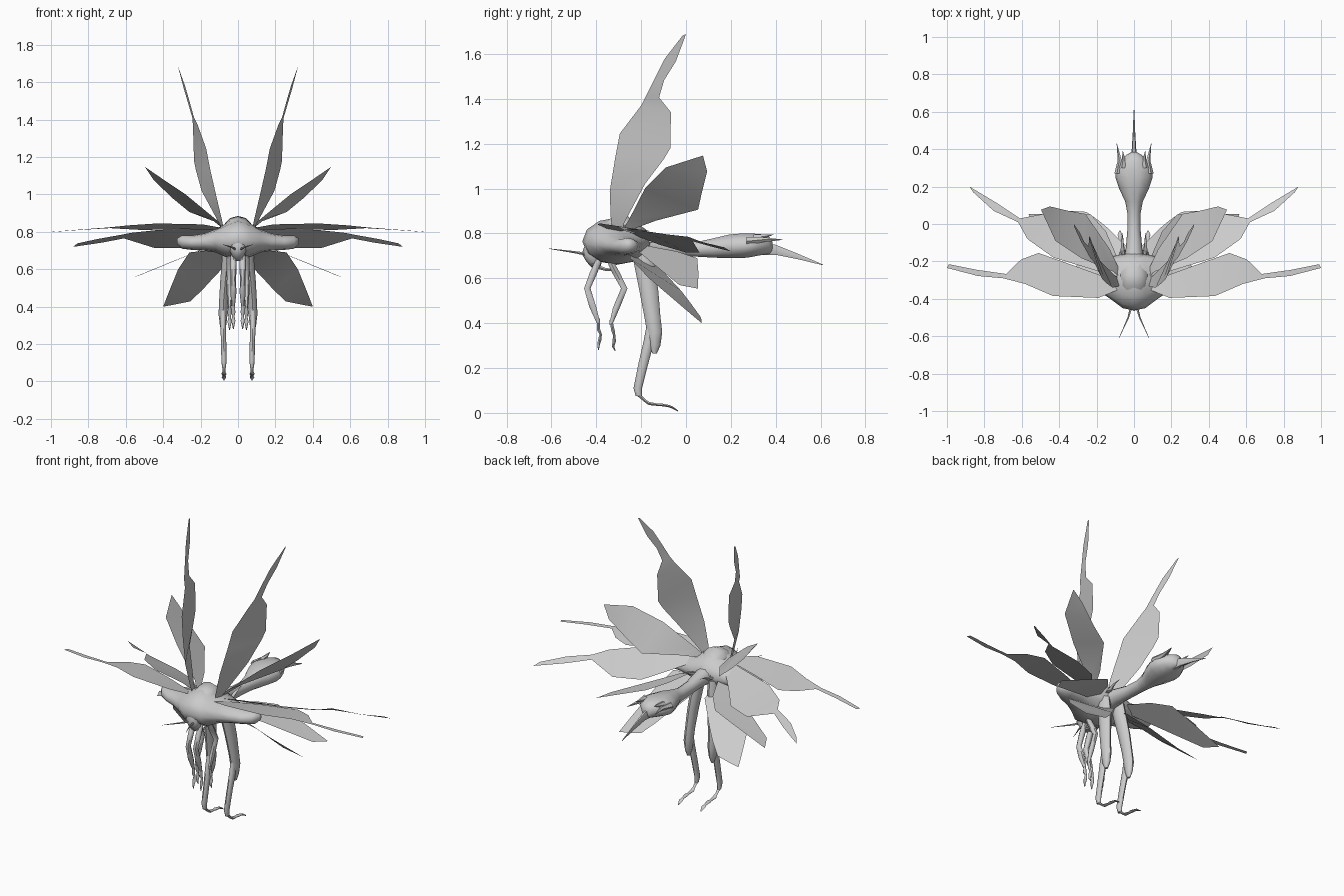
import bpy, bmesh, math

grey = bpy.data.materials.new("pale_grey")
grey.diffuse_color = (0.6, 0.6, 0.6, 1)


def finish(bm, name, angle):
    bmesh.ops.recalc_face_normals(bm, faces=bm.faces)
    me = bpy.data.meshes.new(name)
    bm.to_mesh(me)
    bm.free()
    ob = bpy.data.objects.new(name, me)
    bpy.context.collection.objects.link(ob)
    me.materials.append(grey)
    bpy.ops.object.select_all(action='DESELECT')
    ob.select_set(True)
    bpy.context.view_layer.objects.active = ob
    bpy.ops.object.shade_smooth_by_angle(angle=math.radians(angle))
    return ob


def loft(name, axis, rings, sides=8, mirror=False):
    """Skin elliptical rings (x, y, z, a, b) lying across the given axis."""
    for s in ((1, -1) if mirror else (1,)):
        bm = bmesh.new()
        loops = []
        for x, y, z, a, b in rings:
            loop = []
            for i in range(sides):
                t = 2 * math.pi * i / sides
                u, v = a * math.cos(t), b * math.sin(t)
                d = {'x': (0, u, v), 'y': (u, 0, v), 'z': (u, v, 0)}[axis]
                loop.append(bm.verts.new((s * (x + d[0]), y + d[1], z + d[2])))
            loops.append(loop)
        for p, q in zip(loops, loops[1:]):
            for i in range(sides):
                j = (i + 1) % sides
                bm.faces.new((p[i], p[j], q[j], q[i]))
        bm.faces.new(loops[0])
        bm.faces.new(loops[-1])
        finish(bm, name + ("" if not mirror else "_right" if s > 0 else "_left"), 60)


def wing(name, lead, trail):
    """Thin sheet bridged between matching edge points, mirrored in x."""
    for s in (1, -1):
        bm = bmesh.new()
        a = [bm.verts.new((s * x, y, z)) for x, y, z in lead]
        b = [bm.verts.new((s * x, y, z)) for x, y, z in trail]
        for i in range(len(a) - 1):
            bm.faces.new((a[i], a[i + 1], b[i + 1], b[i]))
        finish(bm, name + ("_right" if s > 0 else "_left"), 40)


# Wings, from the uppermost pair to the lowest
wing("upright_wing",
     [(.075, -.325, .81), (.085, -.335, .86), (.115, -.34, .987), (.15, -.315, 1.14), (.17, -.295, 1.245),
      (.215, -.20, 1.37), (.235, -.18, 1.41), (.257, -.14, 1.49), (.283, -.094, 1.58), (.32, -.015, 1.682)],
     [(.08, -.28, .81), (.10, -.277, .844), (.195, -.183, 1.02), (.225, -.10, 1.13), (.235, -.07, 1.18),
      (.24, -.067, 1.34), (.243, -.12, 1.406), (.265, -.098, 1.482), (.29, -.045, 1.567), (.322, 0, 1.688)])
wing("upper_short_wing",
     [(.08, -.28, .82), (.11, -.255, .86), (.28, -.183, 1.0), (.42, -.09, 1.094), (.497, .076, 1.147)],
     [(.07, -.26, .81), (.13, -.134, .857), (.26, .054, .906), (.35, .07, .98), (.45, .094, 1.076)])
wing("long_fore_wing",
     [(.08, -.35, .82), (.19, -.395, .84), (.433, -.385, .845), (.583, -.32, .835),
      (.70, -.29, .823), (.834, -.278, .813), (1.0, -.235, .80)],
     [(.08, -.31, .81), (.30, -.23, .815), (.51, -.155, .81), (.604, -.19, .815),
      (.684, -.267, .82), (.834, -.246, .811), (.99, -.215, .80)])
wing("long_hind_wing",
     [(.08, -.30, .82), (.20, -.25, .82), (.43, -.18, .81), (.57, -.08, .795),
      (.62, .01, .785), (.75, .07, .762), (.86, .17, .738)],
     [(.08, -.25, .80), (.20, -.12, .75), (.30, .0, .715), (.45, .06, .715),
      (.61, .03, .765), (.73, .11, .742), (.88, .20, .72)])
wing("lower_short_wing",
     [(.08, -.25, .75), (.30, -.14, .66), (.52, -.03, .57), (.565, .054, .554)],
     [(.08, -.20, .75), (.15, -.04, .72), (.23, .05, .69), (.38, .055, .63)])
wing("lowest_wing",
     [(.08, -.25, .71), (.26, -.25, .69), (.32, -.165, .60), (.375, -.007, .465), (.40, .07, .40)],
     [(.04, -.12, .65), (.14, -.022, .545), (.19, .02, .49), (.256, .065, .428), (.33, .07, .413)])

# Thorax: wide swept shield with rounded side lobes, and a dome on top
half = [(.06, -.305, .755, .145, .092), (.12, -.29, .752, .115, .062), (.18, -.28, .745, .085, .046),
        (.25, -.27, .742, .065, .038), (.30, -.26, .745, .045, .035), (.325, -.255, .75, .015, .016)]
shield = [(-x, y, z, a, b) for x, y, z, a, b in reversed(half)] + [(0, -.31, .765, .152, .105)] + half
loft("thorax_shield", 'x', shield, 12)
loft("thorax_dome", 'y', [(0, -.44, .755, .02, .02), (0, -.40, .775, .06, .055), (0, -.33, .80, .08, .07),
                          (0, -.27, .805, .08, .08), (0, -.21, .775, .07, .06), (0, -.16, .755, .05, .045)], 12)

# Slim waist, swollen abdomen and long sting
loft("abdomen", 'y', [(0, -.22, .755, .06, .06), (0, -.14, .75, .045, .045), (0, -.04, .735, .036, .037),
                      (0, .06, .73, .036, .036), (0, .12, .735, .047, .045), (0, .19, .742, .08, .055),
                      (0, .25, .745, .10, .058), (0, .29, .747, .10, .055), (0, .33, .75, .08, .05),
                      (0, .37, .748, .04, .04), (0, .385, .74, .015, .025)], 10)
loft("sting", 'y', [(0, .30, .735, .03, .035), (0, .40, .727, .012, .026), (0, .50, .697, .006, .014),
                    (0, .61, .66, .002, .002)], 6)
loft("abdomen_spine", 'y', [(.085, .27, .765, .02, .02), (.075, .34, .772, .012, .012),
                            (.092, .43, .772, .001, .001)], 5, True)
loft("abdomen_upper_spine", 'y', [(.06, .30, .78, .018, .016), (.055, .35, .787, .009, .009),
                                  (.06, .39, .795, .001, .001)], 5, True)
loft("waist_spine", 'z', [(.06, -.15, .76, .012, .03), (.062, -.10, .785, .007, .015),
                          (.06, -.05, .795, .001, .001)], 5, True)

# Head with feelers and jaws
loft("head", 'z', [(0, -.40, .75, .05, .05), (0, -.415, .71, .048, .05), (0, -.41, .675, .034, .035),
                   (0, -.40, .645, .015, .018)], 8)
loft("feeler", 'y', [(.01, -.43, .705, .008, .008), (.03, -.50, .717, .005, .005),
                     (.08, -.61, .732, .001, .001)], 5, True)
loft("jaw", 'y', [(.015, -.42, .66, .012, .012), (.02, -.36, .64, .008, .007),
                  (.012, -.30, .635, .002, .002)], 5, True)

# Hind legs: thick thigh, bent shin and long flat foot
loft("hind_thigh", 'z', [(.05, -.20, .74, .03, .045), (.055, -.185, .66, .03, .046), (.068, -.165, .54, .027, .042),
                         (.077, -.15, .43, .024, .036), (.08, -.14, .36, .024, .034),
                         (.08, -.14, .30, .017, .026), (.08, -.14, .265, .008, .01)], 8, True)
loft("hind_shin", 'z', [(.078, -.155, .42, .012, .015), (.08, -.165, .32, .016, .024), (.077, -.19, .22, .014, .022),
                        (.075, -.215, .11, .014, .019), (.075, -.21, .075, .01, .014)], 8, True)
loft("hind_foot", 'y', [(.075, -.222, .09, .010, .012), (.075, -.18, .052, .008, .009), (.075, -.165, .042, .013, .008),
                        (.075, -.125, .036, .007, .006), (.075, -.11, .036, .014, .007), (.075, -.075, .03, .007, .006),
                        (.075, -.06, .024, .013, .006), (.075, -.035, .008, .003, .003)], 6, True)

# Two pairs of small folded forelegs
for name, x, pts in (
        ("front_leg", .025, [(-.385, .69), (-.41, .63), (-.44, .555), (-.415, .47), (-.39, .40)]),
        ("middle_leg", .045, [(-.345, .69), (-.315, .63), (-.275, .555), (-.31, .47), (-.335, .395)])):
    widths = (.014, .018, .015, .016, .008)
    loft(name, 'z', [(x, y, z, r, r * 1.1) for (y, z), r in zip(pts, widths)], 6, True)
    y, z = pts[-1]
    k = 1 if name == "middle_leg" else 0
    loft(name + "_foot", 'z', [(x, y, z + .02, .007, .007), (x, y + .01 * k, z - .03, .011, .009),
                               (x, y + .01 + .005 * k, z - .05, .006, .006),
                               (x, y + .005 + .01 * k, z - .075, .011, .009),
                               (x, y + .01 * k, z - .10, .006, .006),
                               (x, y + .02 * k, z - .12, .002, .002)], 6, True)
